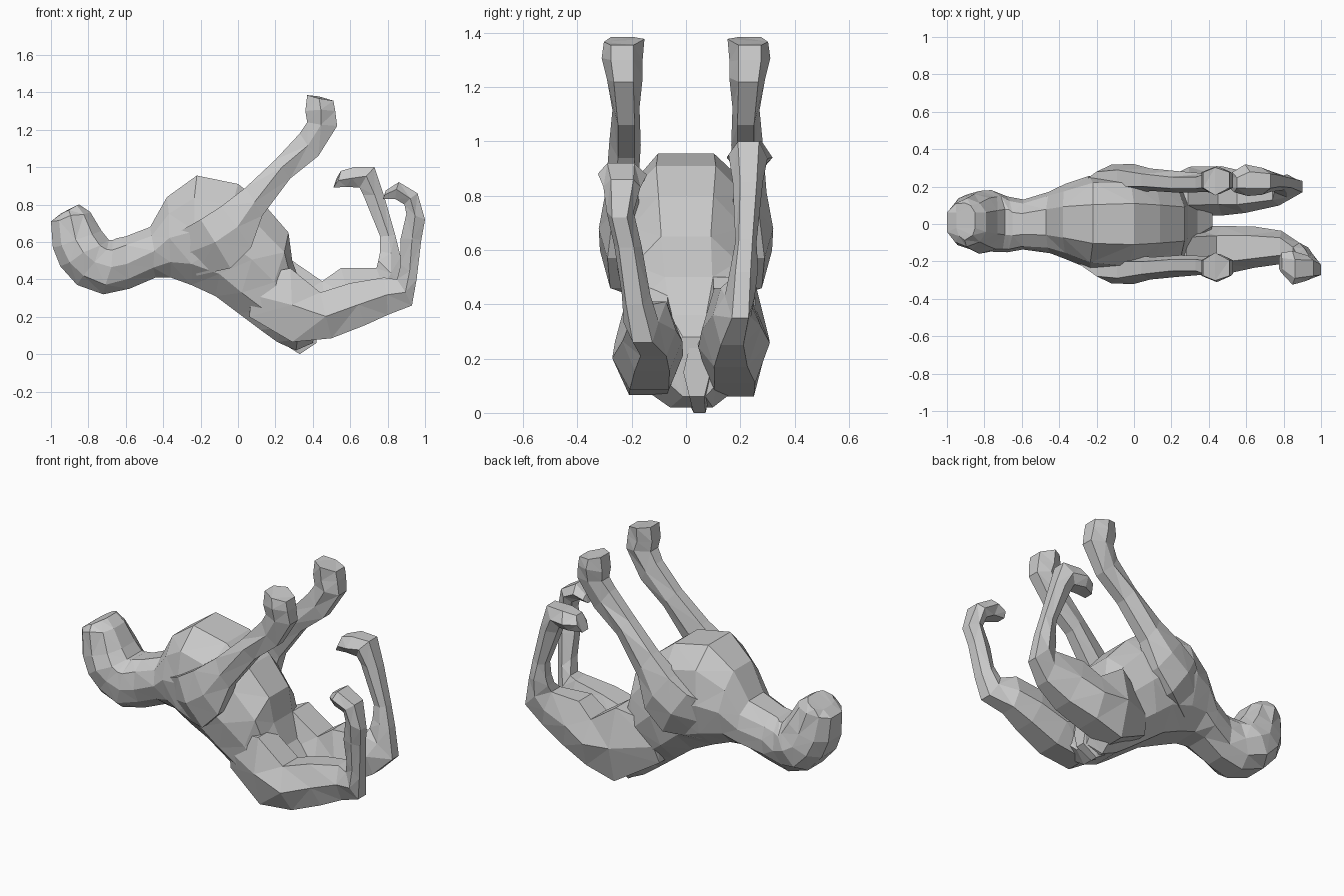
import bpy, bmesh, math, random
from mathutils import Vector

random.seed(4)


def loft(name, rings, sides, square=0.85, jitter=0.008, mirror=False):
    """Skin closed rings. Each ring: edge point a (x,z), edge point b (x,z), centre y, half width."""
    bm = bmesh.new()
    loops = []
    flat = math.cos(math.pi / sides)
    for i, (ax, az, bx, bz, y, hw) in enumerate(rings):
        a, b = Vector((ax, y, az)), Vector((bx, y, bz))
        mid, half = (a + b) / 2, (b - a) / 2
        loop = []
        for k in range(sides):
            t = 2 * math.pi * (k + 0.5) / sides
            c, s = math.cos(t) / flat, math.sin(t)
            sy = math.copysign(abs(s) ** square, s)
            p = mid + half * c + Vector((0, hw * sy, 0))
            if abs(c) < 0.95:  # keep the outline exact, roughen the flanks
                p += Vector([random.uniform(-jitter, jitter) for _ in range(3)])
            loop.append(bm.verts.new(p))
        loops.append(loop)
    for i in range(len(loops) - 1):
        p, q = loops[i], loops[i + 1]
        for k in range(sides):
            n = (k + 1) % sides
            bm.faces.new((p[k], p[n], q[n], q[k]))
    bm.faces.new(loops[0])
    bm.faces.new(loops[-1])
    bmesh.ops.triangulate(bm, faces=bm.faces[:])
    bmesh.ops.recalc_face_normals(bm, faces=bm.faces[:])
    me = bpy.data.meshes.new(name)
    bm.to_mesh(me)
    bm.free()
    ob = bpy.data.objects.new(name, me)
    bpy.context.collection.objects.link(ob)
    if mirror:
        ob.modifiers.new("mirror", "MIRROR").use_axis = (False, True, False)
    return ob


# Head, neck and torso lying on the back: a = back side, b = belly side
body = loft("animal_body", [
    (-0.95, 0.75, -0.85, 0.80, 0.02, 0.10),
    (-1.00, 0.71, -0.79, 0.76, 0.01, 0.125),
    (-0.99, 0.57, -0.73, 0.66, 0.01, 0.15),
    (-0.95, 0.47, -0.69, 0.61, 0.01, 0.165),
    (-0.86, 0.37, -0.67, 0.61, 0.01, 0.165),
    (-0.72, 0.32, -0.65, 0.62, 0.0, 0.15),
    (-0.58, 0.35, -0.60, 0.63, 0.0, 0.135),
    (-0.44, 0.41, -0.47, 0.68, 0.01, 0.165),
    (-0.36, 0.41, -0.38, 0.84, 0.01, 0.20),
    (-0.25, 0.37, -0.22, 0.955, 0.0, 0.25),
    (-0.12, 0.31, 0.00, 0.91, 0.0, 0.265),
    (0.00, 0.22, 0.14, 0.80, 0.0, 0.245),
    (0.12, 0.13, 0.27, 0.65, 0.0, 0.22),
    (0.21, 0.065, 0.29, 0.50, 0.01, 0.21),
    (0.31, 0.02, 0.34, 0.36, 0.02, 0.19),
    (0.40, 0.06, 0.42, 0.28, 0.03, 0.10),
], 10, square=0.75)

# Tail stub between the thighs, the lowest point
tail = loft("tail_base", [
    (0.22, 0.07, 0.27, 0.2, 0.04, 0.08),
    (0.33, 0.00, 0.35, 0.16, 0.05, 0.04),
    (0.42, 0.06, 0.42, 0.24, 0.04, 0.05),
], 6, jitter=0)

# Front legs raised from the shoulders
front = loft("front_legs", [
    (-0.36, 0.63, -0.22, 0.42, 0.14, 0.05),
    (-0.20, 0.72, -0.04, 0.46, 0.235, 0.08),
    (-0.09, 0.79, 0.07, 0.57, 0.245, 0.08),
    (0.04, 0.89, 0.13, 0.74, 0.235, 0.06),
    (0.20, 1.04, 0.28, 0.94, 0.22, 0.055),
    (0.33, 1.18, 0.43, 1.06, 0.22, 0.055),
    (0.37, 1.24, 0.53, 1.22, 0.23, 0.065),
    (0.36, 1.30, 0.52, 1.30, 0.235, 0.075),
    (0.37, 1.385, 0.51, 1.355, 0.235, 0.075),
], 6, mirror=True)

# Hind leg on the front side, hock bent upward and paw folded back
near = loft("hind_leg_near", [
    (0.08, 0.42, 0.06, 0.20, -0.11, 0.08),
    (0.28, 0.46, 0.29, 0.065, -0.14, 0.125),
    (0.44, 0.33, 0.50, 0.085, -0.135, 0.13),
    (0.60, 0.38, 0.68, 0.155, -0.125, 0.115),
    (0.78, 0.41, 0.80, 0.21, -0.12, 0.085),
    (0.85, 0.40, 0.93, 0.26, -0.16, 0.065),
    (0.87, 0.48, 0.955, 0.40, -0.19, 0.055),
    (0.87, 0.62, 0.98, 0.61, -0.22, 0.05),
    (0.90, 0.75, 1.00, 0.72, -0.245, 0.05),
    (0.89, 0.80, 0.96, 0.86, -0.235, 0.075),
    (0.84, 0.83, 0.86, 0.92, -0.24, 0.09),
    (0.775, 0.83, 0.79, 0.875, -0.21, 0.05),
], 6)

# Hind leg on the back side, slightly higher and folded further
far = loft("hind_leg_far", [
    (0.08, 0.42, 0.06, 0.20, 0.12, 0.08),
    (0.29, 0.50, 0.30, 0.06, 0.175, 0.135),
    (0.45, 0.39, 0.48, 0.11, 0.18, 0.135),
    (0.55, 0.46, 0.65, 0.17, 0.165, 0.11),
    (0.74, 0.46, 0.80, 0.25, 0.17, 0.075),
    (0.75, 0.50, 0.90, 0.35, 0.20, 0.055),
    (0.76, 0.55, 0.87, 0.52, 0.21, 0.05),
    (0.76, 0.63, 0.84, 0.64, 0.22, 0.045),
    (0.67, 0.85, 0.78, 0.85, 0.23, 0.055),
    (0.65, 0.89, 0.73, 1.00, 0.23, 0.07),
    (0.58, 0.895, 0.62, 1.00, 0.235, 0.08),
    (0.51, 0.89, 0.55, 0.98, 0.22, 0.05),
], 6)

# Fuse every part into one continuous skin
parts = [tail, front, near, far]
for part in parts:
    mod = body.modifiers.new("fuse_" + part.name, "BOOLEAN")
    mod.operation, mod.solver, mod.object = "UNION", "EXACT", part
    mod.use_self = True
bpy.context.view_layer.update()
fused = bpy.data.meshes.new_from_object(body.evaluated_get(bpy.context.evaluated_depsgraph_get()))
body.modifiers.clear()
body.data = fused
for part in parts:
    bpy.data.objects.remove(part)
